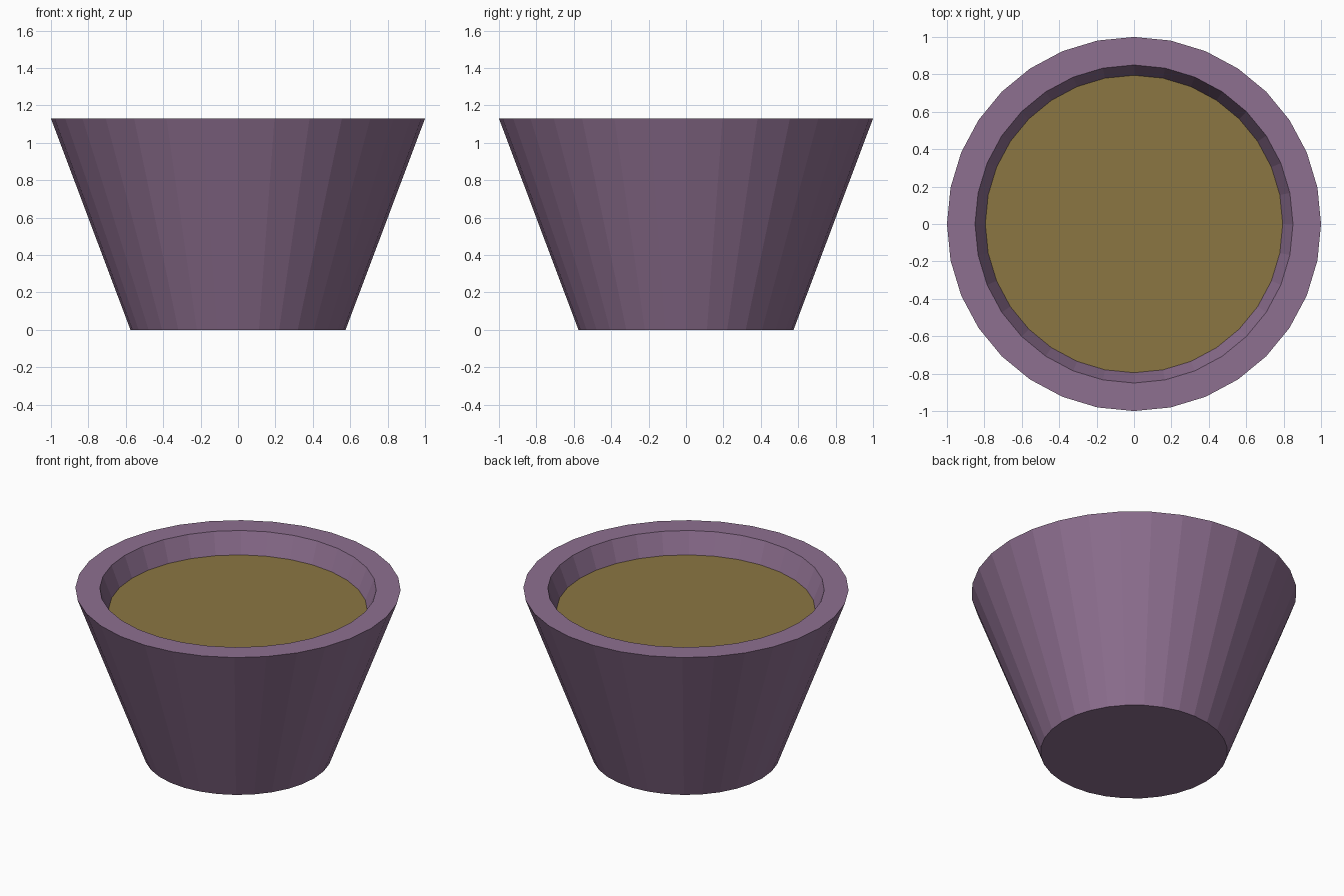
import bpy, bmesh
from math import cos, sin, tau

if "Cube" in bpy.data.objects:
    bpy.data.objects.remove(bpy.data.objects["Cube"])

SIDES = 32


def ring(bm, radius, z):
    return [bm.verts.new((radius * cos(tau * i / SIDES), radius * sin(tau * i / SIDES), z))
            for i in range(SIDES)]


def finish(name, bm, color):
    mesh = bpy.data.meshes.new(name)
    bm.to_mesh(mesh)
    bm.free()
    mat = bpy.data.materials.new(name + "_color")
    mat.diffuse_color = (*color, 1)
    mat.use_nodes = True
    mat.node_tree.nodes["Principled BSDF"].inputs["Base Color"].default_value = mat.diffuse_color
    mesh.materials.append(mat)
    obj = bpy.data.objects.new(name, mesh)
    bpy.context.collection.objects.link(obj)


# Tapered pot: closed base, outer wall, flat rim, inner wall down to the soil
bm = bmesh.new()
rings = [ring(bm, r, z) for r, z in [(0.575, 0), (1.0, 1.13), (0.85, 1.13), (0.795, 0.99)]]
bm.faces.new(rings[0][::-1])
for a, b in zip(rings, rings[1:]):
    for i in range(SIDES):
        j = (i + 1) % SIDES
        bm.faces.new((a[i], a[j], b[j], b[i]))
finish("pot", bm, (0.27, 0.16, 0.28))

# Soil surface filling the pot
bm = bmesh.new()
bm.faces.new(ring(bm, 0.795, 0.99))
finish("soil", bm, (0.26, 0.18, 0.055))
